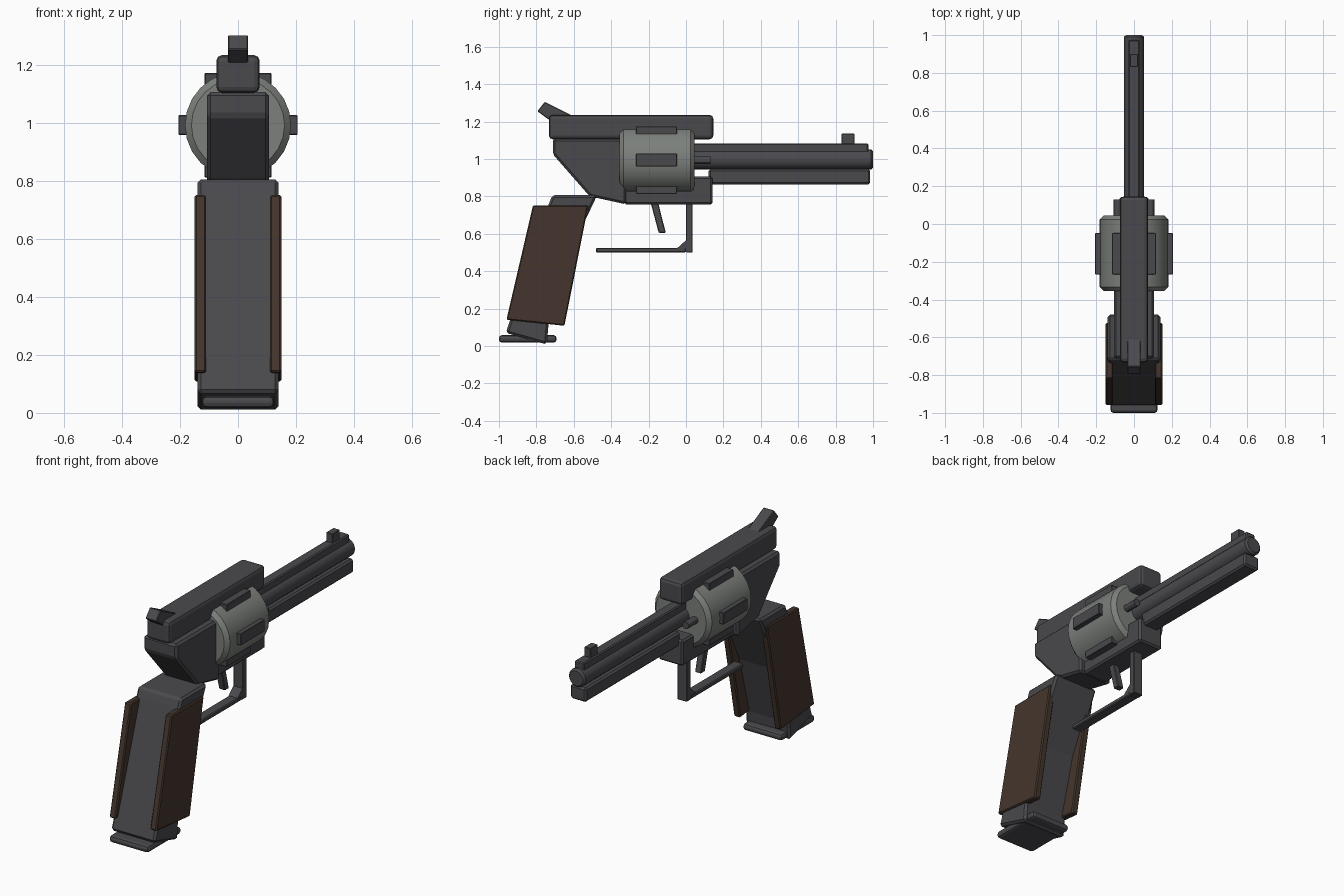
import bpy, bmesh, math
from mathutils import Matrix

if "Cube" in bpy.data.objects:
    bpy.data.objects.remove(bpy.data.objects["Cube"])


def material(name, rgb):
    m = bpy.data.materials.new(name)
    m.diffuse_color = (*rgb, 1)
    m.use_nodes = True
    m.node_tree.nodes["Principled BSDF"].inputs["Base Color"].default_value = m.diffuse_color
    return m


STEEL = material("dark_gunmetal", (0.068, 0.067, 0.075))
SILVER = material("worn_silver", (0.20, 0.215, 0.20))
WOOD = material("dark_wood", (0.058, 0.036, 0.026))


def finish(name, bm, mat, bevel=0.0, segments=1):
    bmesh.ops.recalc_face_normals(bm, faces=bm.faces)
    me = bpy.data.meshes.new(name)
    bm.to_mesh(me)
    bm.free()
    me.materials.append(mat)
    ob = bpy.data.objects.new(name, me)
    bpy.context.collection.objects.link(ob)
    if bevel:
        mod = ob.modifiers.new("bevel", "BEVEL")
        mod.width, mod.segments = bevel, segments
        mod.limit_method = "ANGLE"
    return ob


def slab(name, profile, x0, x1, mat=STEEL, bevel=0.0, segments=1):
    """Side profile of (y, z) points extruded from x0 to x1."""
    bm = bmesh.new()
    face = bm.faces.new([bm.verts.new((x0, y, z)) for y, z in profile])
    ext = bmesh.ops.extrude_face_region(bm, geom=[face])
    for v in ext["geom"]:
        if isinstance(v, bmesh.types.BMVert):
            v.co.x = x1
    return finish(name, bm, mat, bevel, segments)


def box(name, x, y, z, mat=STEEL, bevel=0.0, segments=1):
    return slab(name, [(y[0], z[0]), (y[1], z[0]), (y[1], z[1]), (y[0], z[1])],
                x[0], x[1], mat, bevel, segments)


def tube(name, x, z, r, y0, y1, sides, mat=STEEL, bevel=0.0):
    """Solid cylinder running along y."""
    bm = bmesh.new()
    bmesh.ops.create_cone(bm, cap_ends=True, segments=sides, radius1=r, radius2=r, depth=y1 - y0,
                          matrix=Matrix.Translation((x, (y0 + y1) / 2, z))
                          @ Matrix.Rotation(math.radians(90), 4, "X"))
    ob = finish(name, bm, mat, bevel)
    bpy.context.view_layer.objects.active = ob
    ob.select_set(True)
    bpy.ops.object.shade_smooth_by_angle(angle=math.radians(30))
    ob.select_set(False)
    return ob


# Frame
box("top_strap", (-0.075, 0.075), (-0.733, 0.146), (1.105, 1.235), bevel=0.02, segments=2)
slab("rear_frame", [(-0.712, 1.107), (-0.712, 1.025), (-0.515, 0.80), (-0.32, 0.757),
                    (-0.32, 1.107)], -0.107, 0.107, bevel=0.012)
slab("lower_frame", [(-0.33, 0.757), (0.142, 0.757), (0.142, 0.905), (0.03, 0.905),
                     (0.03, 0.835), (-0.33, 0.835)], -0.078, 0.078, bevel=0.01)
slab("hammer", [(-0.795, 1.255), (-0.755, 1.305), (-0.61, 1.233), (-0.64, 1.19),
                (-0.72, 1.20)], -0.035, 0.035, bevel=0.004)

# Rotating cylinder with six raised plates
CZ = 0.993
tube("cylinder", 0, CZ, 0.183, -0.355, 0.045, 24, SILVER, 0.022)
for s in (-1, 1):
    box("side_plate", sorted((s * 0.16, s * 0.206)), (-0.268, -0.048), (0.96, 1.028), bevel=0.003)
    for t in (-1, 1):
        box("corner_plate", sorted((s * 0.045, s * 0.116)), (-0.268, -0.048),
            sorted((CZ + t * 0.138, CZ + t * 0.18)), bevel=0.003)
    tube("ejector_pin", s * 0.088, CZ, 0.021, 0.02, 0.13, 12)

# Barrel
tube("barrel", 0, 0.997, 0.053, 0.02, 1.0, 20, bevel=0.01)
box("barrel_rib", (-0.03, 0.03), (0.02, 0.975), (1.03, 1.083), bevel=0.006)
box("under_lug", (-0.05, 0.05), (0.12, 0.985), (0.863, 0.945), bevel=0.01)
box("front_sight", (-0.021, 0.021), (0.832, 0.9), (1.075, 1.135), bevel=0.003)

# Trigger and guard
slab("trigger", [(-0.19, 0.77), (-0.15, 0.77), (-0.108, 0.605), (-0.146, 0.605)],
     -0.02, 0.02, bevel=0.004)
box("guard_post", (-0.03, 0.03), (0.001, 0.036), (0.50, 0.77), bevel=0.003)
box("guard_bar", (-0.03, 0.03), (-0.482, 0.0), (0.50, 0.525), bevel=0.005)
slab("guard_corner", [(-0.05, 0.52), (0.0, 0.565), (0.034, 0.54), (0.0, 0.502)], -0.029, 0.029)

# Grip
slab("grip_core", [(-0.715, 0.806), (-0.475, 0.806), (-0.53, 0.69), (-0.645, 0.45),
                   (-0.735, 0.115), (-0.745, 0.008), (-0.963, 0.07), (-0.735, 0.755)],
     -0.14, 0.14, bevel=0.012)
box("butt_plate", (-0.125, 0.125), (-1.0, -0.692), (0.018, 0.058), bevel=0.016, segments=2)
for s in (-1, 1):
    slab("grip_panel", [(-0.818, 0.752), (-0.522, 0.752), (-0.65, 0.108), (-0.96, 0.14)],
         s * 0.11, s * 0.15, WOOD, 0.006)
